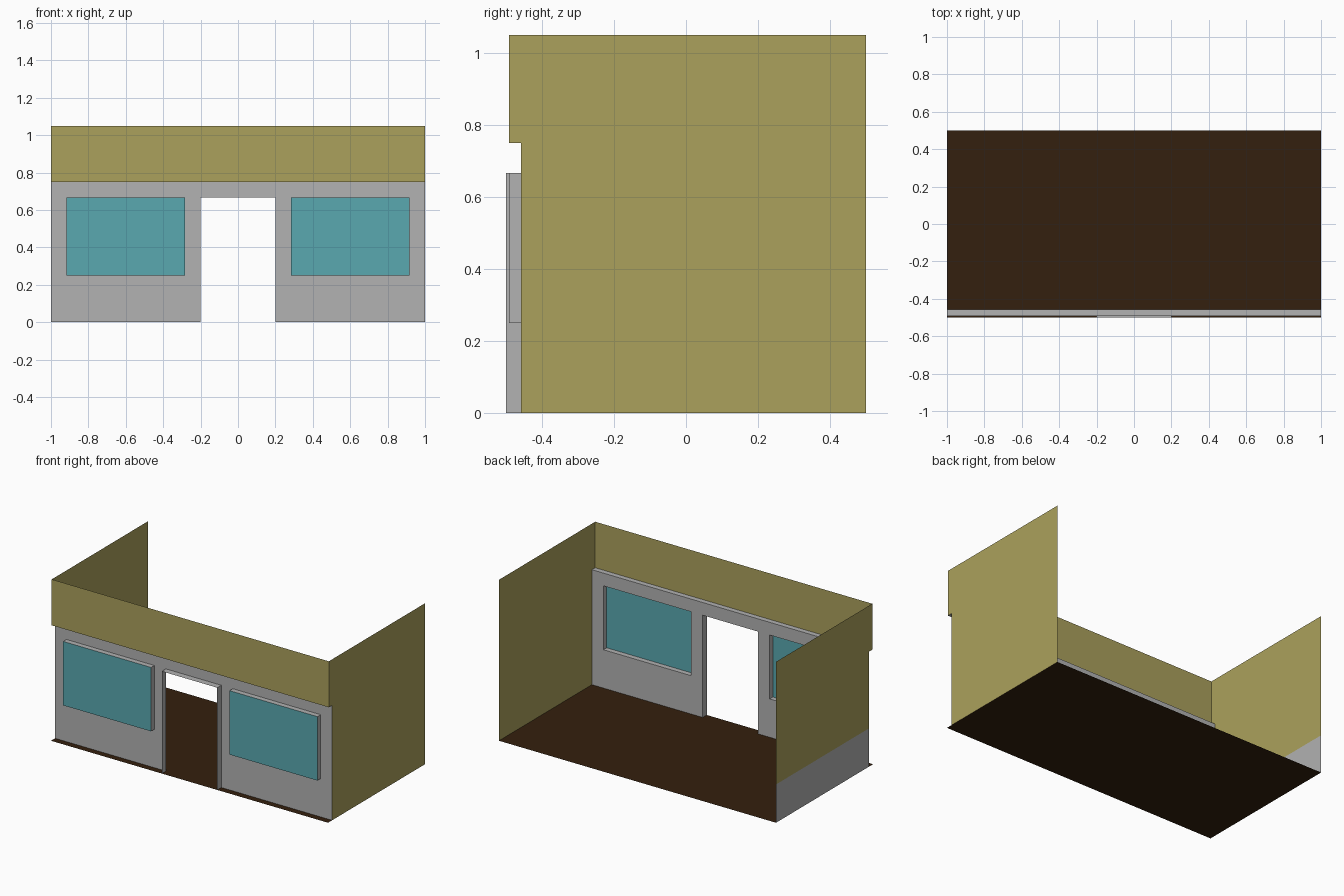
import bpy, bmesh

if "Cube" in bpy.data.objects:
    bpy.data.objects.remove(bpy.data.objects["Cube"])

# Key planes and heights
WALL_Y, SIGN_Y, FRONT_Y, BACK_Y = -0.458, -0.492, -0.5, 0.5
SILL, HEAD, SOFFIT, TOP = 0.25, 0.667, 0.75, 1.05
DOOR, WIN_IN, WIN_OUT = 0.2, 0.283, 0.917


def material(name, rgb):
    m = bpy.data.materials.new(name)
    m.diffuse_color = (*rgb, 1)
    m.use_nodes = True
    m.node_tree.nodes["Principled BSDF"].inputs["Base Color"].default_value = m.diffuse_color
    return m


OLIVE = material("olive paint", (0.407, 0.356, 0.107))
GREY = material("grey plaster", (0.445, 0.445, 0.445))
BROWN = material("dark brown floor", (0.034, 0.0144, 0.0044))
TEAL = material("teal glass", (0.102, 0.392, 0.434))


def sheet(name, polygons, mat):
    """Thin-sheet object made of flat polygons."""
    bm = bmesh.new()
    for poly in polygons:
        bm.faces.new([bm.verts.new(p) for p in poly])
    bmesh.ops.remove_doubles(bm, verts=bm.verts, dist=1e-5)
    me = bpy.data.meshes.new(name)
    bm.to_mesh(me)
    bm.free()
    me.materials.append(mat)
    ob = bpy.data.objects.new(name, me)
    bpy.context.collection.objects.link(ob)
    return ob


def front_rect(x0, x1, z0, z1, y):
    return [(x0, y, z0), (x1, y, z0), (x1, y, z1), (x0, y, z1)]


def level_rect(x0, x1, y0, y1, z):
    return [(x0, y0, z), (x1, y0, z), (x1, y1, z), (x0, y1, z)]


def upright(x, y0, y1, z0, z1, side):
    """Sheet facing +x (side 1) or -x (side -1)."""
    p = [(x, y0, z0), (x, y1, z0), (x, y1, z1), (x, y0, z1)]
    return p if side > 0 else p[::-1]


# Floor
sheet("floor", [level_rect(-1, 1, FRONT_Y, BACK_Y, 0)], BROWN)

# Front wall: grid of cells with the door and window openings left out
xs = [-1, -WIN_OUT, -WIN_IN, -DOOR, DOOR, WIN_IN, WIN_OUT, 1]
zs = [0, SILL, HEAD, SOFFIT]
cells = []
for i in range(7):
    for j in range(3):
        door = i == 3 and j < 2
        window = i in (1, 5) and j == 1
        if not (door or window):
            cells.append(front_rect(xs[i], xs[i + 1], zs[j], zs[j + 1], WALL_Y))
sheet("front_wall", cells, GREY)

# Soffit ledge and the fascia above it
sheet("soffit", [level_rect(-1, 1, SIGN_Y, WALL_Y, SOFFIT)[::-1]], GREY)
sheet("fascia", [front_rect(-1, 1, SOFFIT, TOP, SIGN_Y)], OLIVE)

# Door surround: two jambs and a lintel
sheet("door_surround", [
    upright(-DOOR, FRONT_Y, WALL_Y, 0, HEAD, -1),
    upright(DOOR, FRONT_Y, WALL_Y, 0, HEAD, 1),
    level_rect(-DOOR, DOOR, FRONT_Y, WALL_Y, HEAD)], GREY)

# Projecting windows and side walls
for side, label in ((-1, "left"), (1, "right")):
    x0, x1 = sorted((side * WIN_IN, side * WIN_OUT))
    sheet(label + "_window_frame", [
        upright(x0, SIGN_Y, WALL_Y, SILL, HEAD, -1),
        upright(x1, SIGN_Y, WALL_Y, SILL, HEAD, 1),
        level_rect(x0, x1, SIGN_Y, WALL_Y, HEAD),
        level_rect(x0, x1, SIGN_Y, WALL_Y, SILL)[::-1]], GREY)
    sheet(label + "_window_glass", [front_rect(x0, x1, SILL, HEAD, SIGN_Y)], TEAL)

    wall = sheet(label + "_side_wall", [
        upright(side, WALL_Y, BACK_Y, 0, SILL, side),
        upright(side, WALL_Y, BACK_Y, SILL, SOFFIT, side),
        upright(side, SIGN_Y, BACK_Y, SOFFIT, TOP, side)], OLIVE)
    # Grey base band on the left wall only
    wall.data.materials.append(GREY)
    for f in wall.data.polygons:
        f.material_index = int(side < 0 and f.center.z < SILL)
